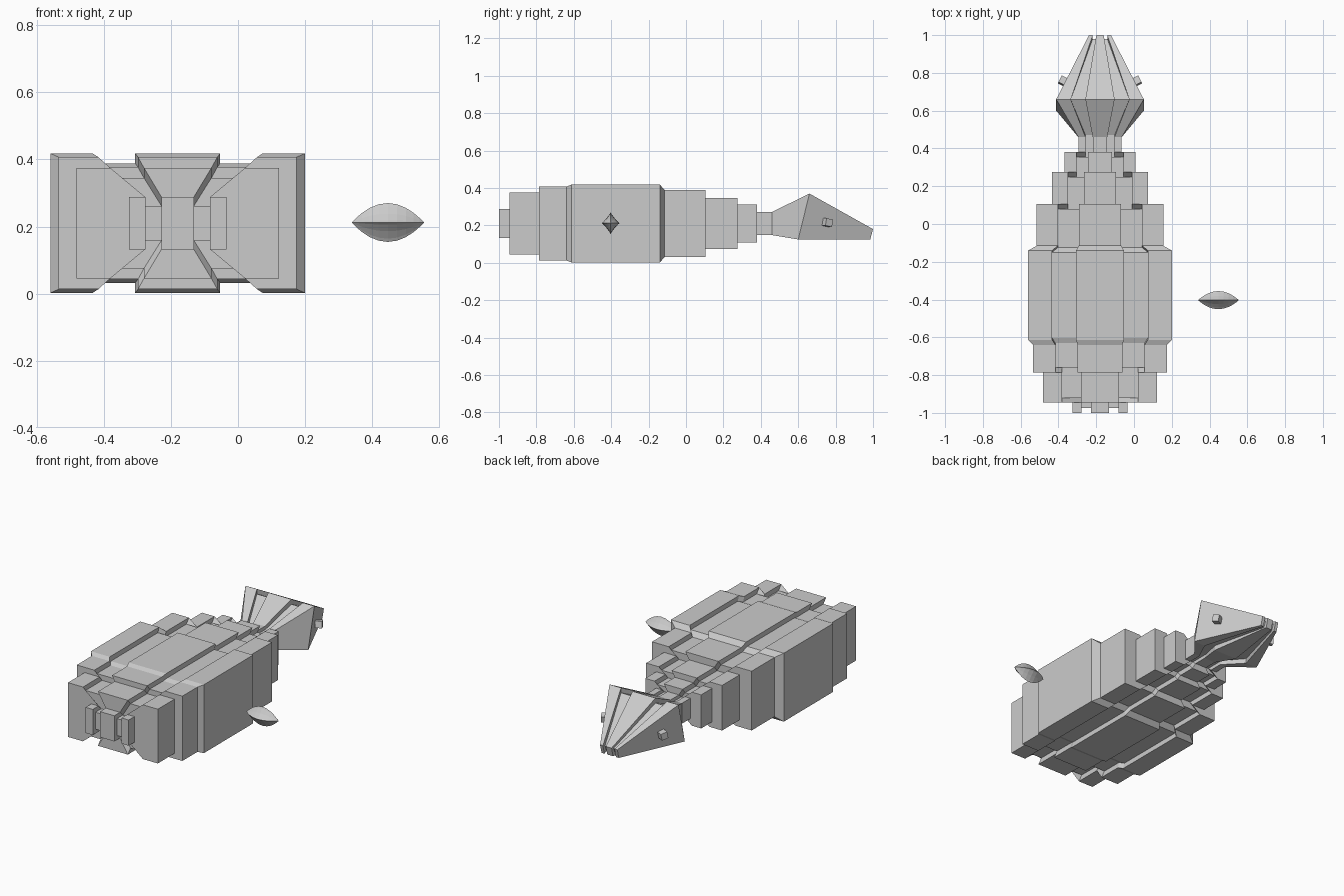
import bpy, bmesh, math
from mathutils import Vector

cube = bpy.data.objects.get("Cube")
if cube:
    bpy.data.objects.remove(cube, do_unlink=True)

grey = bpy.data.materials.new("plain grey")
grey.use_nodes = True
grey.diffuse_color = (0.6, 0.6, 0.6, 1)
grey.node_tree.nodes["Principled BSDF"].inputs["Base Color"].default_value = (0.6, 0.6, 0.6, 1)

AXIS_X, MID_Z = -0.18, 0.21


def finish(bm, name):
    bmesh.ops.recalc_face_normals(bm, faces=bm.faces)
    mesh = bpy.data.meshes.new(name)
    bm.to_mesh(mesh)
    bm.free()
    mesh.materials.append(grey)
    obj = bpy.data.objects.new(name, mesh)
    bpy.context.collection.objects.link(obj)
    return obj


def grooved_ring(bm, y_top, y_low, w, z_low, z_top, shift):
    """Box outline in thirds, with a sunk channel either side of the middle."""
    depth = min(0.03, (z_top - z_low) * 0.17)
    columns = [(-1, 0), (-2/3, 0), (-2/3, 1), (-1/3, 1), (-1/3, 0),
               (1/3, 0), (1/3, 1), (2/3, 1), (2/3, 0), (1, 0)]
    top = [bm.verts.new((AXIS_X + k * w, y_top + s * shift, z_top - s * depth)) for k, s in columns]
    low = [bm.verts.new((AXIS_X + k * w, y_low + s * shift, z_low + s * depth)) for k, s in columns]
    return top, low


def grooved_loft(name, rings):
    bm = bmesh.new()
    made = [grooved_ring(bm, *r) for r in rings]
    for (t0, l0), (t1, l1) in zip(made, made[1:]):
        a, b = t0 + l0[::-1], t1 + l1[::-1]
        for i in range(len(a)):
            j = (i + 1) % len(a)
            bm.faces.new((a[i], a[j], b[j], b[i]))
    # end caps in upright strips, so the channels run down the ends
    for t, l in (made[0], made[-1]):
        for i in range(len(t) - 1):
            bm.faces.new((t[i], t[i + 1], l[i + 1], l[i]))
    return finish(bm, name)


# Stepped hull: y, half width, half height, channel shift along y
G = 0.025
steps = [(-1.0, 0.145, 0.078, G), (-0.945, 0.145, 0.078, G),
         (-0.945, 0.302, 0.165, G), (-0.785, 0.302, 0.165, G),
         (-0.785, 0.355, 0.197, G), (-0.64, 0.355, 0.197, 0.01),
         (-0.613, 0.38, 0.208, 0.01), (-0.14, 0.38, 0.208, -0.01),
         (-0.115, 0.335, 0.18, -0.01), (0.105, 0.335, 0.18, -G),
         (0.105, 0.255, 0.137, -G), (0.275, 0.255, 0.137, -G),
         (0.275, 0.188, 0.102, -G), (0.38, 0.188, 0.102, -G),
         (0.38, 0.115, 0.062, -G), (0.46, 0.115, 0.062, 0.01)]
rings = [(y, y, w, MID_Z - h, MID_Z + h, s) for y, w, h, s in steps]
# Flared wedge at the far end
rings += [(0.66, 0.6, 0.232, 0.125, 0.37, 0),
          (1.0, 0.985, 0.058, 0.125, 0.18, -0.02)]
grooved_loft("stepped_hull", rings)

# Small studs on the wedge flanks
for name, side in (("left_stud", 1), ("right_stud", -1)):
    bm = bmesh.new()
    bmesh.ops.create_cube(bm, size=0.04)
    obj = finish(bm, name)
    obj.location = (AXIS_X + side * 0.195, 0.757, 0.215)
    obj.rotation_euler = (math.radians(-12), 0, side * math.radians(27))

# Floating pod: pointed along x, with sharp ridges around a diamond section
bm = bmesh.new()
SEG, STATIONS, HALF = 16, 13, 0.108
centre = Vector((0.447, -0.403, 0.212))


def sharp(v):
    return math.copysign(abs(v) ** 2.3, v)


loops = []
for s in range(1, STATIONS - 1):
    t = -math.cos(math.pi * s / (STATIONS - 1))
    r = 1 - t * t
    loops.append([bm.verts.new(centre + Vector((
        t * HALF,
        0.048 * r * sharp(math.cos(math.tau * i / SEG)),
        0.058 * r * sharp(math.sin(math.tau * i / SEG))))) for i in range(SEG)])
for a, b in zip(loops, loops[1:]):
    for i in range(SEG):
        j = (i + 1) % SEG
        bm.faces.new((a[i], a[j], b[j], b[i]))
for loop, sign in ((loops[0], -1), (loops[-1], 1)):
    tip = bm.verts.new(centre + Vector((sign * HALF, 0, 0)))
    for i in range(SEG):
        bm.faces.new((loop[i], loop[(i + 1) % SEG], tip))
finish(bm, "floating_pod")
